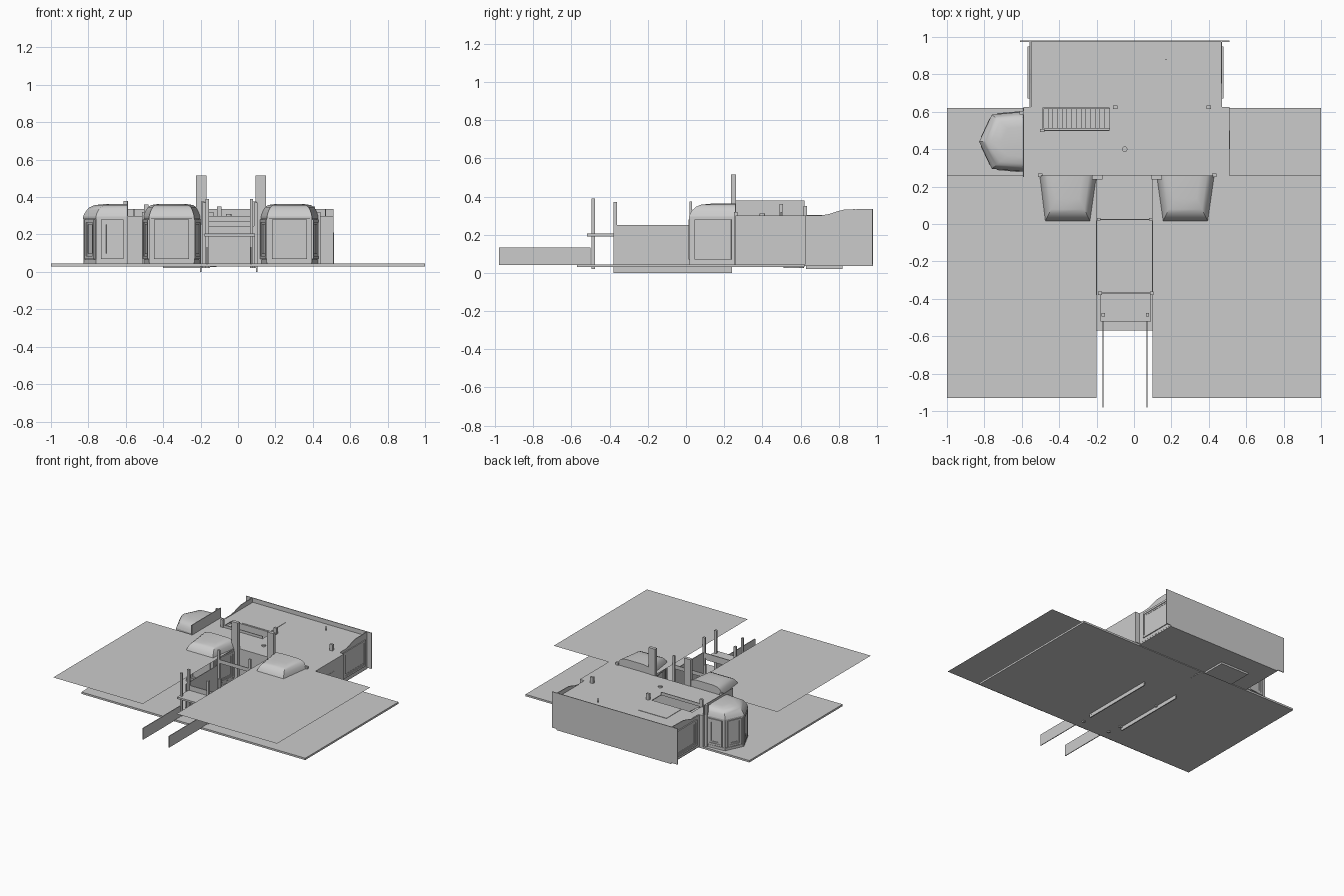
import bpy, bmesh, math
from mathutils import Vector

if "Cube" in bpy.data.objects:
    bpy.data.objects.remove(bpy.data.objects["Cube"])


def make(name, verts, faces, smooth=False):
    me = bpy.data.meshes.new(name)
    me.from_pydata([tuple(v) for v in verts], [], faces)
    bm = bmesh.new()
    bm.from_mesh(me)
    bmesh.ops.recalc_face_normals(bm, faces=bm.faces)
    bm.to_mesh(me)
    bm.free()
    ob = bpy.data.objects.new(name, me)
    bpy.context.collection.objects.link(ob)
    if smooth:
        bpy.ops.object.select_all(action='DESELECT')
        ob.select_set(True)
        bpy.context.view_layer.objects.active = ob
        bpy.ops.object.shade_smooth_by_angle(angle=math.radians(35))
    return ob


def prism(name, pts, z0, z1):
    n = len(pts)
    verts = [(x, y, z) for z in (z0, z1) for x, y in pts]
    faces = [tuple(range(n))[::-1], tuple(range(n, 2 * n))]
    faces += [(i, (i + 1) % n, n + (i + 1) % n, n + i) for i in range(n)]
    return make(name, verts, faces)


def box(name, x0, x1, y0, y1, z0, z1):
    return prism(name, [(x0, y0), (x1, y0), (x1, y1), (x0, y1)], z0, z1)


def post(name, x, y, z0, z1, w=0.024, d=0.018):
    return box(name, x - w / 2, x + w / 2, y - d / 2, y + d / 2, z0, z1)


def panel(name, p, q, s0, s1, z0, z1, a, b):
    """Slab on the wall line p-q, between outward offsets a and b."""
    p, q = Vector(p), Vector(q)
    t = (q - p).normalized()
    n = Vector((t.y, -t.x))
    return prism(name, [p + t * s + n * o for s, o in ((s0, a), (s0, b), (s1, b), (s1, a))], z0, z1)


def window(name, p, q, z0, z1, m=0.03):
    """Two stepped borders of frame bars on the wall line p-q."""
    L = (Vector(q) - Vector(p)).length
    for k, (w, d) in enumerate(((0.016, 0.010), (0.028, 0.005))):
        a, b = m, L - m
        for part, s in (("sill", (a, b, z0, z0 + w)), ("head", (a, b, z1 - w, z1)),
                        ("left", (a, a + w, z0 + w, z1 - w)), ("right", (b - w, b, z0 + w, z1 - w))):
            panel(f"{name}_{part}_{k}", p, q, *s, -0.004, d)


def bay(name, pts, anchor):
    """Bay window: walls, plinth, cornice, frames and a smooth curved roof."""
    anchor = Vector(anchor)

    def scaled(f):
        return [anchor + (Vector(p) - anchor) * f for p in pts]

    prism(name + "_walls", scaled(0.965), 0.045, 0.29)
    prism(name + "_plinth", scaled(0.99), 0.045, 0.065)
    prism(name + "_cornice", pts, 0.282, 0.296)
    inner = scaled(0.965)
    for i in range(len(pts) - 1):
        window(f"{name}_window_{i}", inner[i], inner[i + 1], 0.07, 0.28, 0.022)
    for i in range(1, len(pts) - 1):
        post(f"{name}_mullion_{i}", inner[i].x, inner[i].y, 0.05, 0.285, 0.012, 0.012)
    # roof lofted through shrinking outlines
    rings = [(1.0, 0.296), (0.97, 0.312), (0.92, 0.33), (0.85, 0.346), (0.74, 0.357), (0.5, 0.363)]
    n = len(pts)
    verts = [(p.x, p.y, z) for f, z in rings for p in scaled(f)]
    faces = [(r * n + i, r * n + (i + 1) % n, (r + 1) * n + (i + 1) % n, (r + 1) * n + i)
             for r in range(len(rings) - 1) for i in range(n)]
    faces.append(tuple(range((len(rings) - 1) * n, len(rings) * n)))
    make(name + "_roof", verts, faces, True)


# ground slab and single-sided upper terraces
box("ground", -1, 1, -0.57, 0.62, 0.03, 0.045)
box("rear_floor", -0.55, 0.47, 0.62, 0.98, 0.035, 0.045)
for side, x0, x1 in (("left", -1, -0.2), ("right", 0.1, 1)):
    make("terrace_" + side, [(x0, -0.93, 0.3), (x1, -0.93, 0.3), (x1, 0.26, 0.3), (x0, 0.26, 0.3)], [(0, 1, 2, 3)])

# upper floor, left open above the stair
T = (0.294, 0.3)
box("upper_floor_front", -0.59, 0.51, 0.26, 0.5, *T)
box("upper_floor_left", -0.59, -0.49, 0.5, 0.62, *T)
box("upper_floor_right", -0.13, 0.51, 0.5, 0.62, *T)
box("upper_floor_rear", -0.55, 0.47, 0.62, 0.98, *T)

# main walls
W = 0.006
box("front_wall", -0.59, 0.51, 0.26, 0.26 + W, 0.045, 0.3)
box("right_wall", 0.51 - W, 0.51, 0.26, 0.62, 0.045, 0.3)
box("left_wall", -0.59, -0.59 + W, 0.26, 0.62, 0.045, 0.3)
box("left_parapet", -0.594, -0.588, 0.25, 0.62, 0.3, 0.38)
box("middle_wall", -0.59, 0.51, 0.62, 0.62 + W, 0.045, 0.3)
box("back_wall", -0.61, 0.51, 0.974, 0.98, 0.045, 0.335)
panel("side_door", (0.51, 0.26), (0.51, 0.62), 0.14, 0.24, 0.045, 0.21, 0, 0.002)

# rear side walls with a curved rise toward the back
prof = [(0.62, 0.045), (0.976, 0.045), (0.976, 0.335), (0.83, 0.332), (0.79, 0.322), (0.75, 0.308), (0.7, 0.3), (0.62, 0.3)]
n = len(prof)
for side, x in (("left", -0.56), ("right", 0.465)):
    v = [(x + d, y, z) for d in (0, W) for y, z in prof]
    f = [tuple(range(n)), tuple(range(n, 2 * n))] + [(i, (i + 1) % n, n + (i + 1) % n, n + i) for i in range(n)]
    make("rear_wall_" + side, v, f)
window("rear_window_left", (-0.56, 0.98), (-0.56, 0.64), 0.07, 0.28)
window("rear_window_right", (0.468, 0.64), (0.468, 0.98), 0.07, 0.28)

# bay windows
bay("front_bay_left", [(-0.505, 0.26), (-0.475, 0.015), (-0.235, 0.015), (-0.2, 0.26)], (-0.352, 0.26))
bay("front_bay_right", [(0.12, 0.26), (0.155, 0.015), (0.395, 0.015), (0.43, 0.26)], (0.275, 0.26))
bay("side_bay", [(-0.59, 0.6), (-0.76, 0.585), (-0.828, 0.44), (-0.76, 0.295), (-0.59, 0.28)], (-0.59, 0.44))

# tall and short posts of the house
for i, x in enumerate((-0.197, 0.122)):
    post(f"tall_post_{i}", x, 0.25, 0.045, 0.515, 0.057, 0.026)
for i, (x, y, z) in enumerate(((-0.6, 0.595, 0.38), (-0.5, 0.26, 0.32), (0.43, 0.26, 0.32),
                               (-0.49, 0.5, 0.36), (-0.1, 0.625, 0.35), (0.4, 0.625, 0.35))):
    post(f"post_{i}", x, y, 0.045, z)

# front passage walls and end rail
for i, x in enumerate((-0.2, 0.1)):
    box(f"passage_wall_{i}", x - 0.003, x + 0.003, -0.38, 0.02, 0.03, 0.25)
    box(f"passage_footing_{i}", x - 0.004, x + 0.004, -0.38, 0.24, 0, 0.03)
    post(f"passage_post_{i}", (-0.188, 0.09)[i], 0.025, 0.02, 0.375, 0.018, 0.014)
box("passage_end_rail", -0.19, 0.09, 0.021, 0.027, 0.27, 0.3)

# porch deck, posts, rails and step sides
box("porch_deck", -0.18, 0.09, -0.52, -0.37, 0.19, 0.205)
box("porch_beam", -0.18, 0.1, -0.374, -0.366, 0.205, 0.245)
for i in (0, 1):
    post(f"porch_inner_post_{i}", (-0.182, 0.095)[i], -0.37, 0.02, 0.37, 0.02)
    post(f"porch_front_post_{i}", (-0.165, 0.072)[i], -0.485, 0.02, 0.39, 0.018)
    x = (-0.165, 0.07)[i]
    box(f"step_side_{i}", x - 0.003, x + 0.003, -0.98, -0.5, 0.04, 0.132)

# inner stair descending to the right, with rounded first step
N = 14
for i in range(N):
    x = -0.485 + i * 0.025
    z = 0.288 - i * 0.017
    box(f"stair_tread_{i}", x, x + 0.028, 0.51, 0.618, z - 0.012, z)
prism("stair_first_step", [(-0.15, 0.51)] + [(-0.15 + 0.035 * math.cos(a), 0.564 + 0.054 * math.sin(a))
      for a in (-1.1, -0.55, 0, 0.55, 1.1)] + [(-0.15, 0.618)], 0.025, 0.06)
make("stair_stringer", [(-0.485, 0.505, 0.25), (-0.12, 0.505, 0.025), (-0.12, 0.505, 0.06), (-0.485, 0.505, 0.3)], [(0, 1, 2, 3)])
box("stair_guard", -0.49, -0.13, 0.496, 0.502, 0.3, 0.32)

# service shaft through the rear room
box("shaft", -0.4, -0.15, 0.63, 0.82, 0.02, 0.303)

# small fittings on the upper floor
prism("floor_disc", [(-0.05 + 0.015 * math.cos(i * math.pi / 6), 0.4 + 0.015 * math.sin(i * math.pi / 6)) for i in range(12)], 0.3, 0.31)
post("thin_pole", 0.17, 0.88, 0.3, 0.335, 0.005, 0.005)
